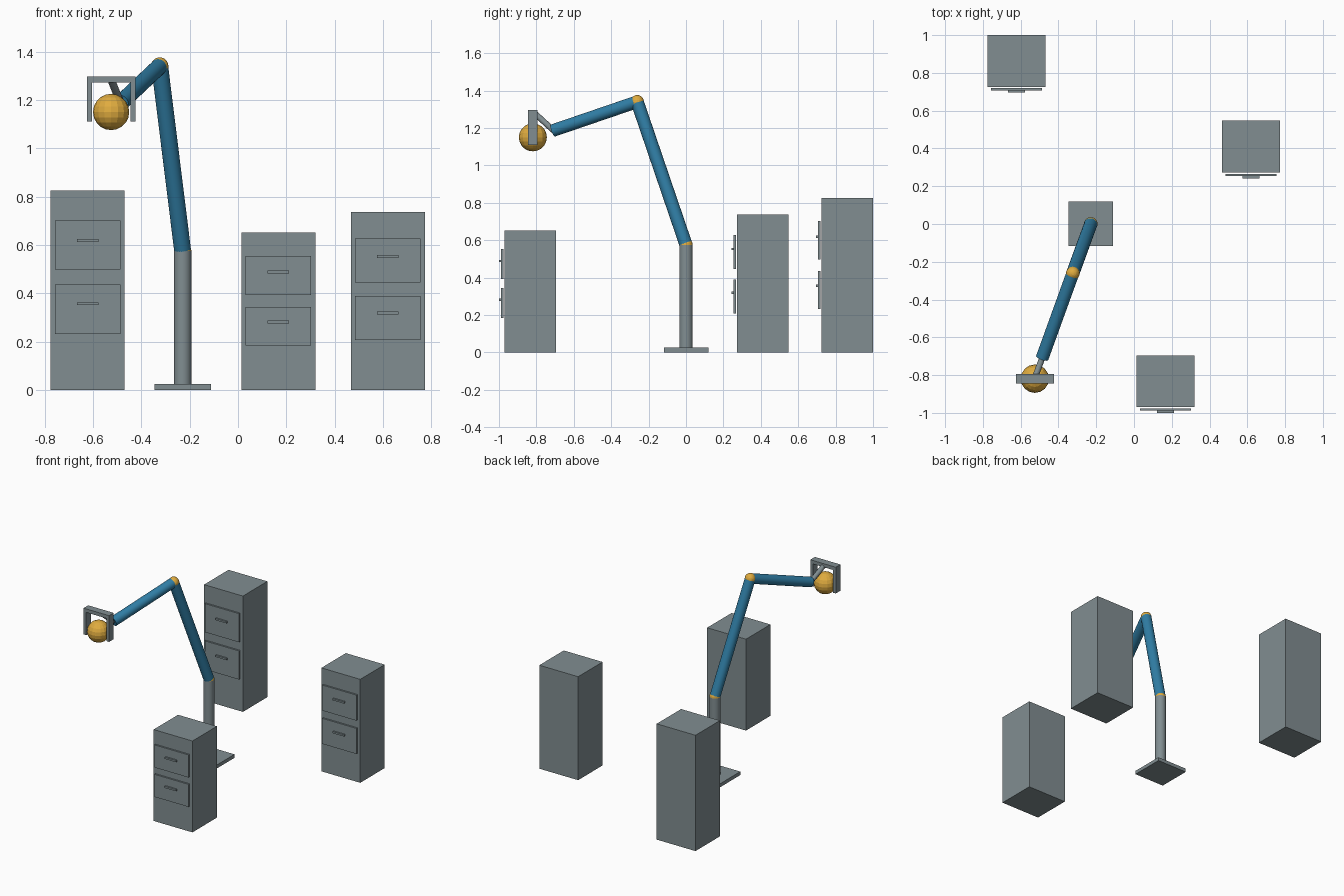
import bpy
from mathutils import Vector

if "Cube" in bpy.data.objects:
    bpy.data.objects.remove(bpy.data.objects["Cube"])


def material(name, rgb):
    m = bpy.data.materials.new(name)
    m.diffuse_color = (*rgb, 1)
    m.use_nodes = True
    m.node_tree.nodes["Principled BSDF"].inputs["Base Color"].default_value = m.diffuse_color
    return m


GREY = material("steel_grey", (0.22, 0.27, 0.285))
BLUE = material("arm_blue", (0.03, 0.21, 0.38))
GOLD = material("joint_gold", (0.74, 0.41, 0.05))


def finish(name, mat):
    ob = bpy.context.object
    ob.name = name
    ob.data.materials.append(mat)
    return ob


def box(name, mat, lo, hi):
    lo, hi = Vector(lo), Vector(hi)
    bpy.ops.mesh.primitive_cube_add(size=1, location=(lo + hi) / 2)
    ob = finish(name, mat)
    ob.scale = hi - lo
    bpy.ops.object.transform_apply(location=False, rotation=False, scale=True)
    return ob


def rod(name, mat, a, b, r, sides=24):
    a, b = Vector(a), Vector(b)
    d = b - a
    bpy.ops.mesh.primitive_cylinder_add(vertices=sides, radius=r, depth=d.length,
                                        location=(a + b) / 2)
    ob = finish(name, mat)
    ob.rotation_euler = d.to_track_quat('Z', 'Y').to_euler()
    bpy.ops.object.shade_smooth_by_angle()
    return ob


def ball(name, mat, centre, r, segments=16, rings=10):
    bpy.ops.mesh.primitive_uv_sphere_add(segments=segments, ring_count=rings,
                                         radius=r, location=centre)
    return finish(name, mat)


# Filing cabinets: body, two drawer fronts and their handles
def cabinet(name, x, front, h):
    box(name + "_body", GREY, (x - 0.153, front, 0), (x + 0.153, front + 0.275, h))
    for level, mid, grip in (("upper", 0.727, 0.75), ("lower", 0.405, 0.432)):
        z, half, g = mid * h, 0.1235 * h, grip * h
        box(f"{name}_{level}_drawer", GREY,
            (x - 0.135, front - 0.018, z - half), (x + 0.135, front - 0.006, z + half))
        box(f"{name}_{level}_handle", GREY,
            (x - 0.045, front - 0.03, g - 0.006), (x + 0.045, front - 0.018, g + 0.006))


cabinet("tall_cabinet", -0.622, 0.725, 0.825)
cabinet("middle_cabinet", 0.62, 0.272, 0.737)
cabinet("short_cabinet", 0.167, -0.97, 0.651)

# Pedestal
box("base_plate", GREY, (-0.346, -0.117, 0), (-0.111, 0.119, 0.025))
shoulder = (-0.229, 0.0, 0.575)
elbow = (-0.324, -0.261, 1.34)
wrist = (-0.486, -0.709, 1.187)
rod("column", GREY, (-0.229, 0, 0.02), shoulder, 0.036)

# Arm segments and joints
rod("upper_arm", BLUE, shoulder, elbow, 0.035)
rod("forearm", BLUE, elbow, wrist, 0.034)
ball("shoulder_joint", GOLD, shoulder, 0.036, 24, 12)
ball("elbow_joint", GOLD, elbow, 0.036, 24, 12)
rod("wrist_rod", GREY, wrist, (-0.525, -0.815, 1.284), 0.016, 16)

# Gripper holding a ball
box("gripper_bar", GREY, (-0.625, -0.845, 1.272), (-0.425, -0.793, 1.297))
for side, sign in (("left", -1), ("right", 1)):
    x = -0.525 + sign * 0.09
    box(side + "_finger", GREY, (x - 0.0105, -0.845, 1.11), (x + 0.0105, -0.793, 1.297))
ball("held_ball", GOLD, (-0.525, -0.819, 1.15), 0.075)
